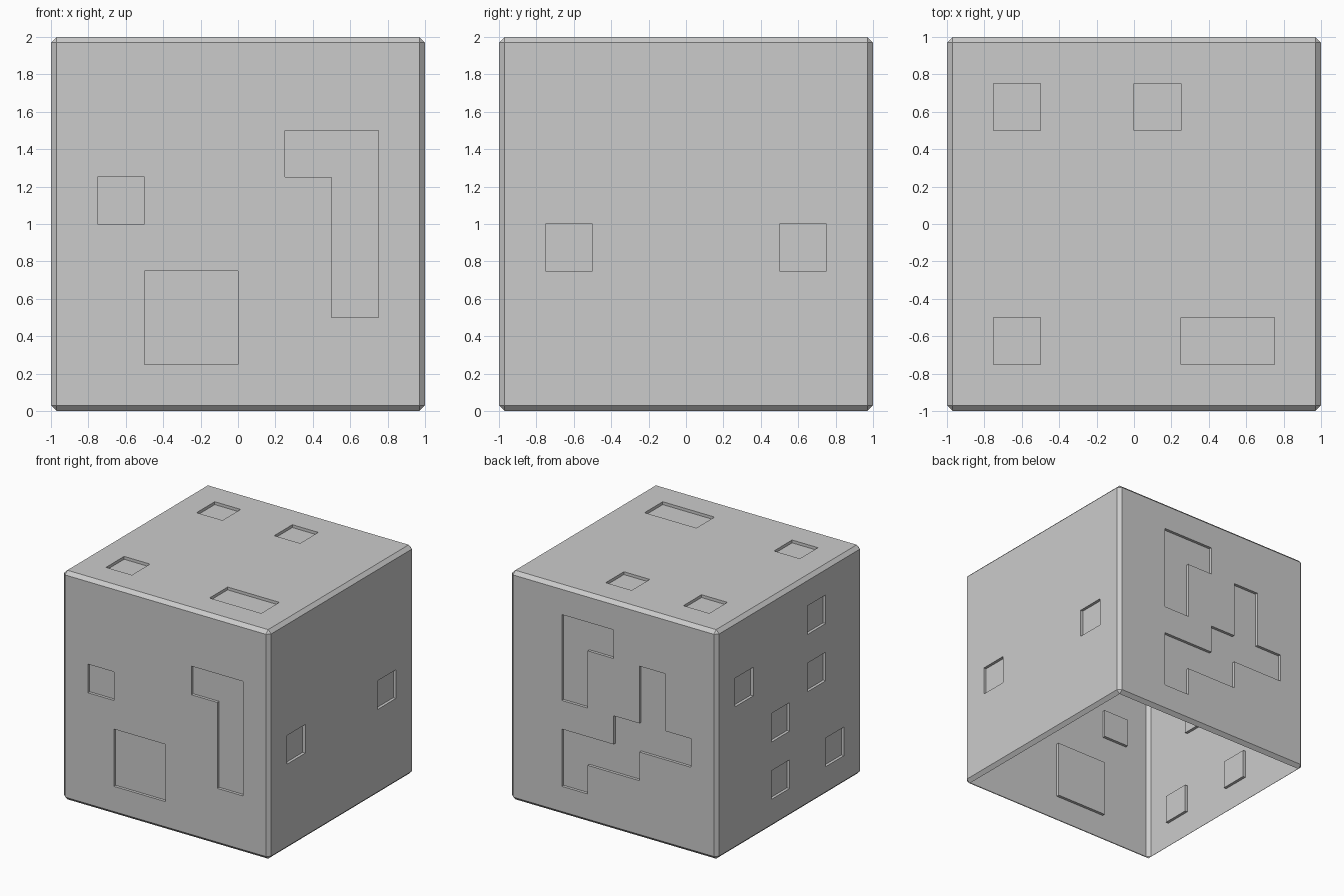
import bpy, bmesh
from mathutils import Vector

if "Cube" in bpy.data.objects:
    bpy.data.objects.remove(bpy.data.objects["Cube"])

BEVEL, DEPTH = 0.03, 0.025

# Recessed rectangles per side: normal, horizontal axis, vertical axis,
# then (h0, h1, v0, v1) ranges
SIDES = [
    # front
    ((0, -1, 0), 0, 2, [(-.75, -.5, 1, 1.25), (-.5, 0, .25, .75),
                        (.25, .75, 1.25, 1.5), (.5, .75, .5, 1.25)]),
    # right
    ((1, 0, 0), 1, 2, [(-.75, -.5, .75, 1), (.5, .75, .75, 1)]),
    # top
    ((0, 0, 1), 0, 1, [(-.75, -.5, .5, .75), (0, .25, .5, .75),
                       (-.75, -.5, -.75, -.5), (.25, .75, -.75, -.5)]),
    # back
    ((0, 1, 0), 0, 2, [(0, .5, 1.5, 1.75), (.25, .5, 1, 1.5),
                       (.25, .5, .25, .75), (-.25, .25, .5, .75),
                       (-.75, 0, .75, 1), (-.5, -.25, 1, 1.5)]),
    # left
    ((-1, 0, 0), 1, 2, [(-.5, -.25, 1.5, 1.75), (-.5, -.25, 1, 1.25),
                        (.5, .75, 1.25, 1.5), (0, .25, .75, 1),
                        (0, .25, .25, .5), (-.75, -.5, .25, .5)]),
]

# Chamfered cube shell, open underneath
bm = bmesh.new()
bmesh.ops.create_cube(bm, size=2)
bmesh.ops.translate(bm, verts=bm.verts[:], vec=(0, 0, 1))
bmesh.ops.bevel(bm, geom=bm.edges[:], offset=BEVEL, offset_type='OFFSET',
                segments=1, profile=0.5, affect='EDGES')
bm.normal_update()
bmesh.ops.delete(bm, geom=[f for f in bm.faces if f.normal.z < -0.99],
                 context='FACES')

# Slice into an 8 x 8 grid on every side
for axis in range(3):
    n = Vector((0, 0, 0))
    n[axis] = 1
    for i in range(-3, 4):
        bmesh.ops.bisect_plane(bm, geom=bm.verts[:] + bm.edges[:] + bm.faces[:],
                               plane_co=Vector((0, 0, 1)) + n * i * 0.25,
                               plane_no=n, dist=1e-5)
bm.normal_update()


def recess(normal, h, v, rects):
    """Push the chosen grid cells of one side inward."""
    normal = Vector(normal)
    cells = []
    for f in bm.faces:
        if f.normal.dot(normal) > 0.99:
            c = f.calc_center_median()
            if any(a < c[h] < b and d < c[v] < e for a, b, d, e in rects):
                cells.append(f)
    new = bmesh.ops.extrude_face_region(bm, geom=cells)["geom"]
    bmesh.ops.translate(bm, vec=-normal * DEPTH,
                        verts=[g for g in new if isinstance(g, bmesh.types.BMVert)])
    old = [f for f in cells if f.is_valid]
    if old:
        bmesh.ops.delete(bm, geom=old, context='FACES')
    bm.normal_update()


for side in SIDES:
    recess(*side)

bmesh.ops.recalc_face_normals(bm, faces=bm.faces[:])
mesh = bpy.data.meshes.new("block")
bm.to_mesh(mesh)
bm.free()
block = bpy.data.objects.new("block", mesh)
bpy.context.collection.objects.link(block)
